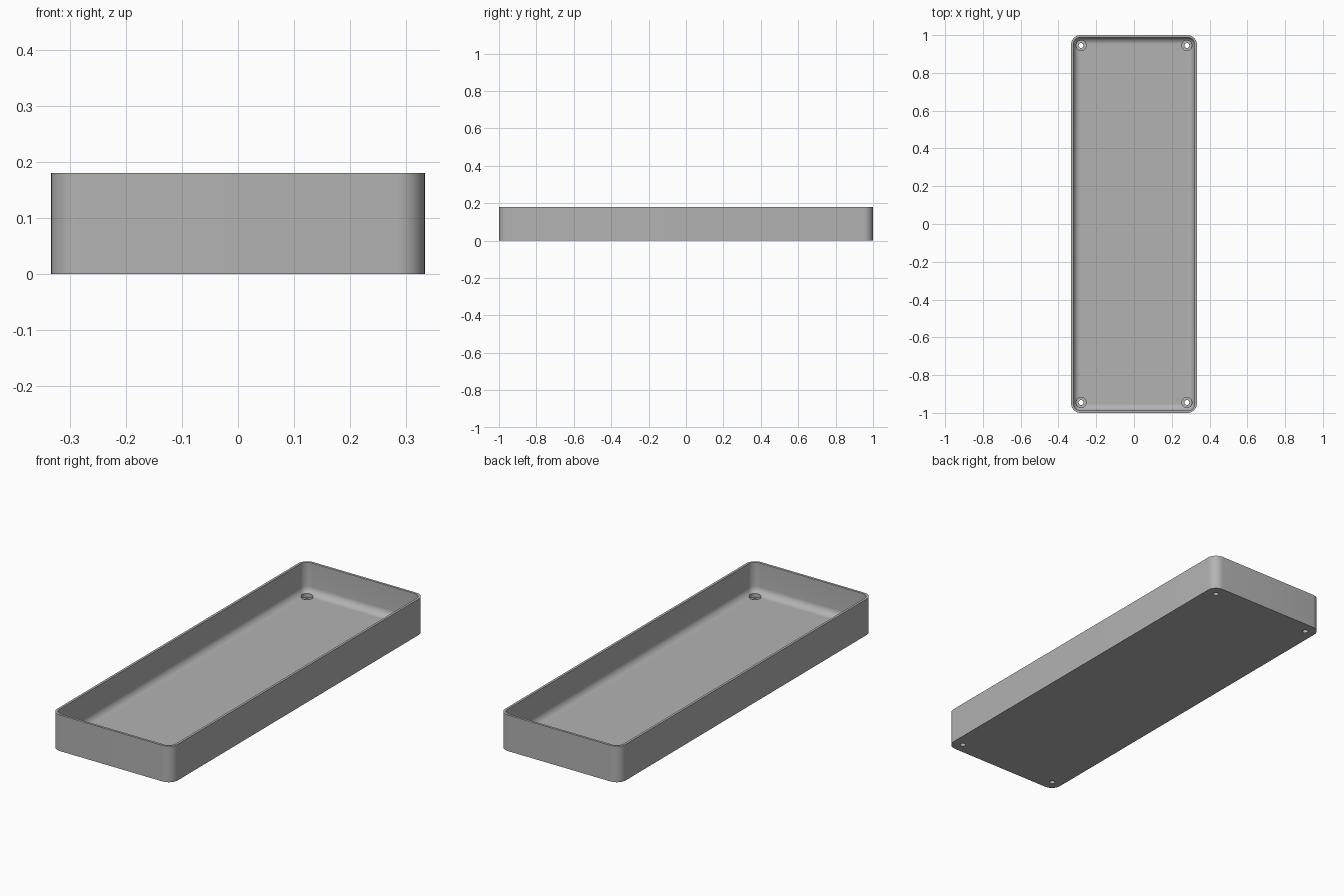
import bpy, bmesh, math

HALF_X, HALF_Y, HEIGHT = 0.333, 1.0, 0.18
CORNER, WALL, FLOOR, FILLET = 0.05, 0.012, 0.027, 0.035
CORNER_STEPS, FILLET_STEPS = 10, 8

if "Cube" in bpy.data.objects:
    bpy.data.objects.remove(bpy.data.objects["Cube"])

grey = bpy.data.materials.new("plain grey")
grey.use_nodes = True
colour = (0.45, 0.45, 0.45, 1)
grey.diffuse_color = colour
grey.node_tree.nodes["Principled BSDF"].inputs["Base Color"].default_value = colour


def make_object(name, bm):
    bmesh.ops.recalc_face_normals(bm, faces=bm.faces)
    mesh = bpy.data.meshes.new(name)
    bm.to_mesh(mesh)
    bm.free()
    mesh.materials.append(grey)
    obj = bpy.data.objects.new(name, mesh)
    bpy.context.collection.objects.link(obj)
    return obj


def rounded_ring(bm, inset, z):
    """Rounded rectangle of vertices, inset from the outer outline."""
    r = CORNER - inset
    ring = []
    for i, (sx, sy) in enumerate([(1, 1), (-1, 1), (-1, -1), (1, -1)]):
        for k in range(CORNER_STEPS + 1):
            a = (i + k / CORNER_STEPS) * math.pi / 2
            ring.append(bm.verts.new((sx * (HALF_X - CORNER) + r * math.cos(a),
                                      sy * (HALF_Y - CORNER) + r * math.sin(a), z)))
    return ring


# Tray shell: outer wall, rim, inner wall, then a fillet down to the floor
bm = bmesh.new()
section = [(0, 0), (0, HEIGHT), (WALL, HEIGHT)]
for k in range(FILLET_STEPS + 1):
    a = k / FILLET_STEPS * math.pi / 2
    section.append((WALL + FILLET * (1 - math.cos(a)),
                    FLOOR + FILLET * (1 - math.sin(a))))
rings = [rounded_ring(bm, inset, z) for inset, z in section]
for low, high in zip(rings, rings[1:]):
    for i in range(len(low)):
        j = (i + 1) % len(low)
        bm.faces.new((low[i], low[j], high[j], high[i]))
bm.faces.new(rings[0])
bm.faces.new(rings[-1])
tray = make_object("tray", bm)

# Screw holes: stepped cutters, a narrow shaft under a wide counterbore
bm = bmesh.new()
steps = [(0.013, -0.05), (0.013, 0.014), (0.027, 0.014), (0.027, 0.1)]
SIDES = 32
for sx in (-1, 1):
    for sy in (-1, 1):
        loops = [[bm.verts.new((sx * 0.28 + r * math.cos(k * math.tau / SIDES),
                                sy * 0.945 + r * math.sin(k * math.tau / SIDES), z))
                  for k in range(SIDES)] for r, z in steps]
        for low, high in zip(loops, loops[1:]):
            for i in range(SIDES):
                j = (i + 1) % SIDES
                bm.faces.new((low[i], low[j], high[j], high[i]))
        bm.faces.new(loops[0])
        bm.faces.new(loops[-1])
cutter = make_object("screw_hole_cutter", bm)
cutter.hide_render = True

cut = tray.modifiers.new("screw holes", 'BOOLEAN')
cut.operation = 'DIFFERENCE'
cut.solver = 'EXACT'
cut.object = cutter

# Apply the cut, drop the helper and smooth the rounded surfaces
bpy.ops.object.select_all(action='DESELECT')
tray.select_set(True)
bpy.context.view_layer.objects.active = tray
bpy.ops.object.modifier_apply(modifier=cut.name)
bpy.data.objects.remove(cutter)
bpy.ops.object.shade_smooth_by_angle(angle=math.radians(30))
